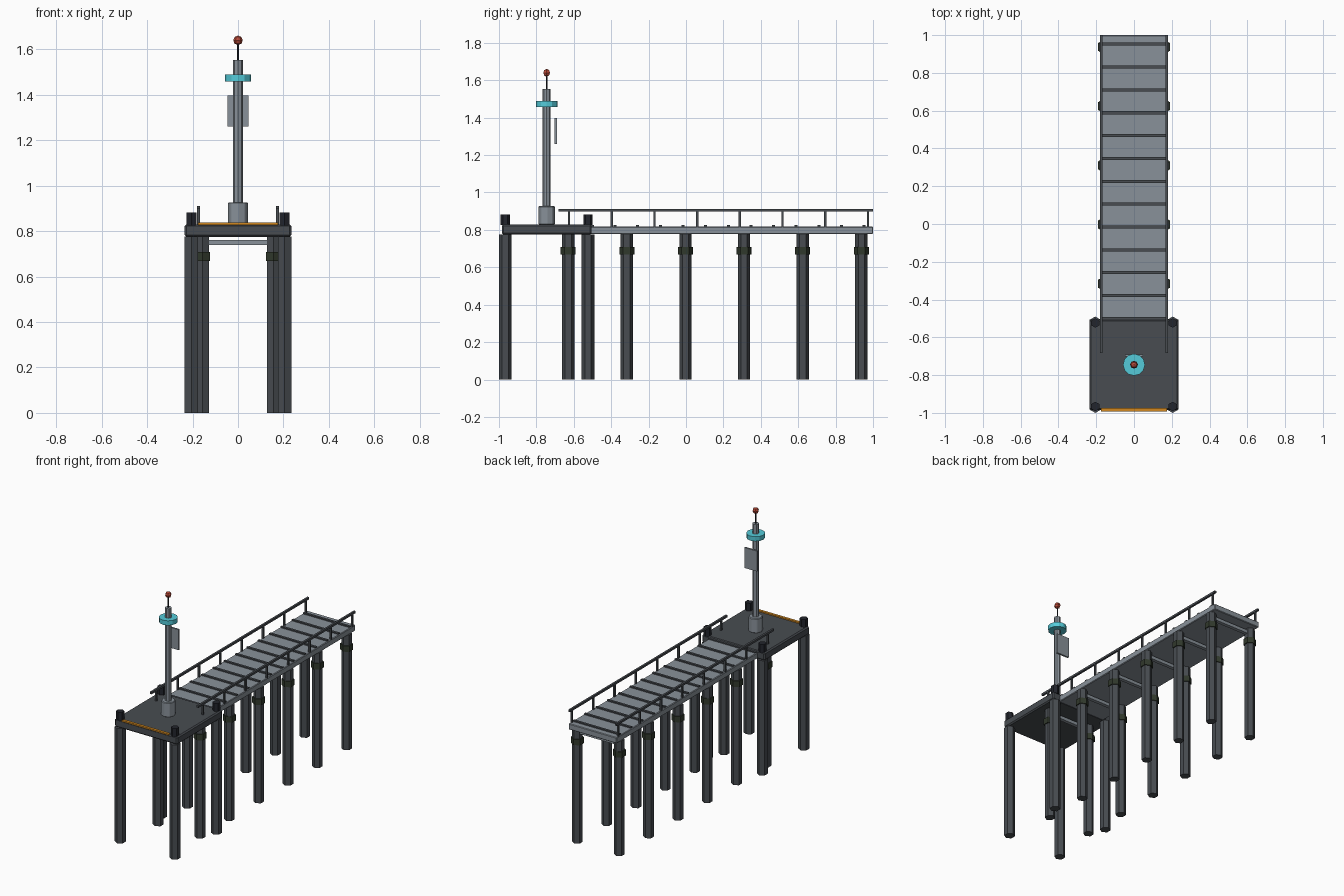
import bpy
from math import pi

default = bpy.data.objects.get("Cube")
if default:
    bpy.data.objects.remove(default, do_unlink=True)


def material(name, r, g, b):
    m = bpy.data.materials.new(name)
    m.use_nodes = True
    m.diffuse_color = (r, g, b, 1)
    m.node_tree.nodes["Principled BSDF"].inputs["Base Color"].default_value = (r, g, b, 1)
    return m


DARK = material("dark steel", 0.065, 0.073, 0.083)
GREY = material("light steel", 0.25, 0.285, 0.32)
BLACK = material("black rubber", 0.016, 0.018, 0.025)
OLIVE = material("olive clamp", 0.03, 0.04, 0.025)
CYAN = material("cyan light", 0.09, 0.6, 0.7)
RED = material("red beacon", 0.5, 0.07, 0.04)
ORANGE = material("orange paint", 0.65, 0.25, 0.015)


def finish(name, mat, bevel):
    ob = bpy.context.object
    ob.name = name
    ob.data.materials.append(mat)
    if bevel:
        mod = ob.modifiers.new("Bevel", "BEVEL")
        mod.width = bevel
        mod.segments = 1
    return ob


def box(name, x, y, z, mat, bevel=0):
    """Box given by its (min, max) range on each axis."""
    ranges = (x, y, z)
    bpy.ops.mesh.primitive_cube_add(size=1, location=[(a + b) / 2 for a, b in ranges])
    ob = bpy.context.object
    ob.scale = [b - a for a, b in ranges]
    bpy.ops.object.transform_apply(location=False, rotation=False, scale=True)
    return finish(name, mat, bevel)


def post(name, x, y, z, radius, mat, sides=6, bevel=0):
    """Upright prism standing over the z range."""
    bpy.ops.mesh.primitive_cylinder_add(vertices=sides, radius=radius, depth=z[1] - z[0],
                                        location=(x, y, sum(z) / 2))
    return finish(name, mat, bevel)


HEAD_Y = -0.745

# Pier head with corner piles and bollards
box("head_platform", (-0.235, 0.235), (-0.985, -0.505), (0.775, 0.83), DARK, 0.008)
box("edge_stripe", (-0.175, 0.175), (-0.993, -0.975), (0.828, 0.838), ORANGE)
for x in (-0.205, 0.205):
    for y in (HEAD_Y - 0.221, HEAD_Y + 0.221):
        post("head_pile", x, y, (0, 0.776), 0.034, DARK)
        post("bollard", x, y, (0.825, 0.883), 0.025, BLACK)

# Walkway deck with cross battens
box("walkway_deck", (-0.18, 0.18), (-0.53, 1.0), (0.777, 0.817), GREY, 0.004)
for i in range(13):
    y = 0.952 - i * 0.121
    box("deck_batten", (-0.175, 0.175), (y - 0.008, y + 0.008), (0.81, 0.825), DARK)

# Walkway piles, clamps and cross braces
for i in range(6):
    y = -0.63 + i * 0.3135
    for x in (-0.157, 0.157):
        post("walkway_pile", x, y, (0, 0.778), 0.033, DARK)
        post("pile_clamp", x, y, (0.668, 0.708), 0.04, OLIVE)
    box("cross_brace", (-0.15, 0.15), (y - 0.012, y + 0.012), (0.74, 0.762), GREY)

# Handrails
for x in (-0.174, 0.174):
    box("handrail", (x - 0.007, x + 0.007), (-0.683, 1.0), (0.897, 0.911), DARK)
    for i in range(8):
        y = -0.625 + i * 0.2282
        box("rail_post", (x - 0.006, x + 0.006), (y - 0.006, y + 0.006), (0.81, 0.9), DARK)

# Signal mast
post("mast_base", 0, HEAD_Y, (0.828, 0.927), 0.045, GREY, 8, 0.004)
post("mast", 0, HEAD_Y, (0.9, 1.553), 0.021, GREY, 8)
post("light_ring", 0, HEAD_Y, (1.458, 1.489), 0.058, CYAN, 12)
post("antenna", 0, HEAD_Y, (1.55, 1.63), 0.004, BLACK)
box("sign_panel", (-0.047, 0.047), (-0.702, -0.69), (1.26, 1.398), GREY)
bpy.ops.mesh.primitive_uv_sphere_add(segments=6, ring_count=4, radius=0.021,
                                     location=(0, HEAD_Y, 1.64), rotation=(0, 0, pi / 6))
finish("beacon", RED, 0)
